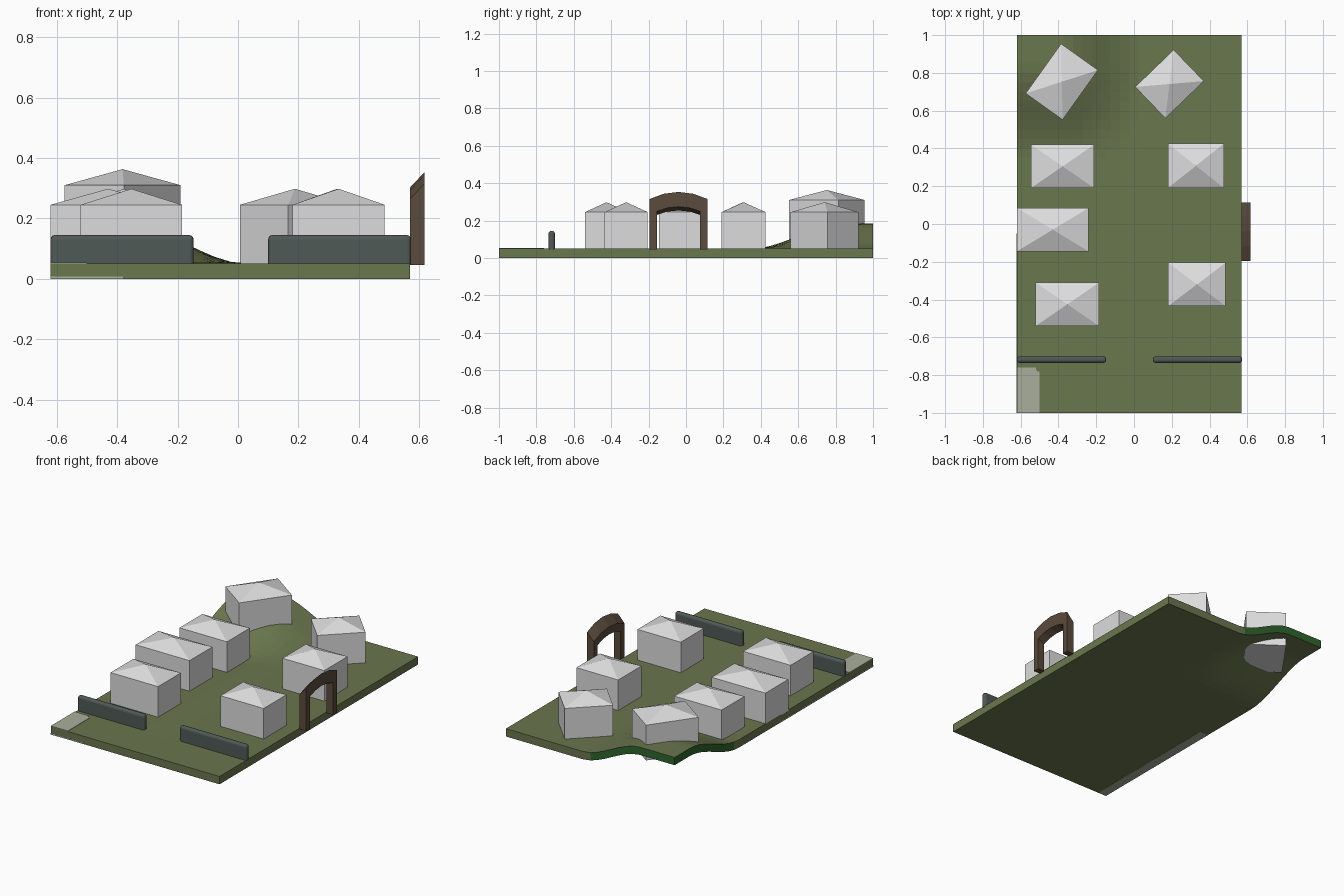
import bpy, bmesh, math
from mathutils import Vector, Matrix

if "Cube" in bpy.data.objects:
    bpy.data.objects.remove(bpy.data.objects["Cube"])


def material(name, rgb):
    m = bpy.data.materials.new(name)
    m.diffuse_color = (*rgb, 1)
    m.use_nodes = True
    m.node_tree.nodes["Principled BSDF"].inputs["Base Color"].default_value = m.diffuse_color
    return m


GRASS = material("grass green", (0.144, 0.184, 0.076))
EDGE = material("bright green", (0.03, 0.13, 0.025))
HOUSE = material("pale grey", (0.72, 0.72, 0.72))
HEDGE = material("dark slate", (0.080, 0.102, 0.093))
WOOD = material("brown", (0.105, 0.070, 0.045))
PAD = material("stone grey", (0.40, 0.43, 0.33))

X0, X1, TOP = -0.62, 0.57, 0.05
NX, NY = 24, 40


def finish(name, bm, *mats):
    bmesh.ops.recalc_face_normals(bm, faces=bm.faces[:])
    me = bpy.data.meshes.new(name)
    bm.to_mesh(me)
    bm.free()
    for m in mats:
        me.materials.append(m)
    ob = bpy.data.objects.new(name, me)
    bpy.context.collection.objects.link(ob)
    return ob


def smooth(a, b, v):
    t = min(1, max(0, (v - a) / (b - a)))
    return t * t * (3 - 2 * t)


def hill(x, y):
    # mound in the back left corner
    return 0.135 * smooth(0.35, 0.85, y) * smooth(0.03, -0.38, x)


def box(bm, x0, x1, y0, y1, z0, z1):
    m = Matrix.Translation(((x0 + x1) / 2, (y0 + y1) / 2, (z0 + z1) / 2))
    m = m @ Matrix.Diagonal((x1 - x0, y1 - y0, z1 - z0, 1))
    return bmesh.ops.create_cube(bm, size=1, matrix=m)["verts"]


# ground slab, lifted along the hill
bm = bmesh.new()
bmesh.ops.create_grid(bm, x_segments=NX, y_segments=NY, size=1)
for v in bm.verts:
    v.co.x = X0 + (v.co.x + 1) / 2 * (X1 - X0)
    v.co.z = TOP + hill(v.co.x, v.co.y)
ext = bmesh.ops.extrude_face_region(bm, geom=bm.faces[:], use_keep_orig=True)
for v in ext["geom"]:
    if isinstance(v, bmesh.types.BMVert):
        v.co.z -= TOP
bmesh.ops.recalc_face_normals(bm, faces=bm.faces[:])
for f in bm.faces:
    c = f.calc_center_median()
    f.material_index = int(abs(f.normal.z) < 0.3 and hill(c.x, c.y) > 0.004)
finish("ground", bm, GRASS, EDGE)

# road surface draped just above the ground
RX0, RX1 = -0.147, 0.095
pieces = [
    [(X0, -1), (X1, -1), (X1, -0.76), (X0, -0.76)],
    [(RX0, -0.76), (RX1, -0.76), (RX1, 0.49), (RX0, 0.49)],
    [(RX1, -0.155), (X1, -0.155), (X1, 0.085), (RX1, 0.085)],
    [(RX0, 0.49), (RX1, 0.49), (RX1, 0.53), (-0.02, 0.66), (-0.15, 0.74), (-0.26, 0.57)],
]
bm = bmesh.new()
for p in pieces:
    bm.faces.new([bm.verts.new((x, y, 0)) for x, y in p])
bmesh.ops.remove_doubles(bm, verts=bm.verts[:], dist=1e-4)
cuts = [((X0 + (X1 - X0) * i / NX, 0, 0), (1, 0, 0)) for i in range(1, NX)]
cuts += [((0, -1 + 2 * i / NY, 0), (0, 1, 0)) for i in range(28, NY)]
for co, no in cuts:
    bmesh.ops.bisect_plane(bm, geom=bm.verts[:] + bm.edges[:] + bm.faces[:],
                           plane_co=co, plane_no=no)
for v in bm.verts:
    v.co.z = TOP + hill(v.co.x, v.co.y) + 0.002
finish("road", bm, GRASS)

# pale corner patch, on top and along the lower left edge
bm = bmesh.new()
patch = box(bm, X0, -0.5, -1, -0.76, TOP, TOP + 0.004)
corner = [e for e in bm.edges if all(v.co.x > -0.51 and v.co.y > -0.77 for v in e.verts)]
bmesh.ops.bevel(bm, geom=corner, offset=0.02, segments=3, affect='EDGES')
box(bm, X0, -0.56, -1, -0.05, -0.001, 0.001)
box(bm, X0, -0.38, -1.001, -0.999, 0, 0.008)
box(bm, X0 - 0.001, X0 + 0.001, -1, -0.05, 0, 0.008)
finish("pale_patch", bm, PAD)


# houses: box walls with a pyramid roof
def house(name, cx, cy, w, d, angle=0, base=0.045, eave=0.245, peak=0.298):
    bm = bmesh.new()
    box(bm, -w / 2, w / 2, -d / 2, d / 2, base, eave)
    top = [f for f in bm.faces if f.calc_center_median().z > eave - 1e-4]
    apex = bmesh.ops.poke(bm, faces=top)["verts"][0]
    apex.co.z = peak
    ob = finish(name, bm, HOUSE)
    ob.location = (cx, cy, 0)
    ob.rotation_euler.z = math.radians(angle)


house("house_left_front", -0.353, -0.425, 0.335, 0.23)
house("house_left_middle", -0.43, -0.03, 0.38, 0.23)
house("house_left_back", -0.378, 0.305, 0.335, 0.23)
house("house_right_front", 0.333, -0.32, 0.305, 0.23)
house("house_right_back", 0.328, 0.308, 0.295, 0.235)
house("house_hill", -0.382, 0.753, 0.323, 0.24, 54.5, 0.085, 0.31, 0.363)
house("house_corner", 0.188, 0.741, 0.283, 0.23, 44)

# hedges with rounded tops and ends
for name, a, b in (("hedge_left", X0, RX0), ("hedge_right", 0.10, 0.573)):
    bm = bmesh.new()
    box(bm, a, b, -0.735, -0.701, 0.045, 0.145)
    rim = [e for e in bm.edges if max(v.co.z for v in e.verts) > 0.1]
    bmesh.ops.bevel(bm, geom=rim, offset=0.014, segments=3, profile=0.5, affect='EDGES')
    finish(name, bm, HEDGE)

# gate arch: band between two profiles, top slanting down to the inside
outer = [(-0.155, 0.045), (-0.155, 0.315), (-0.08, 0.343), (0, 0.353),
         (0.08, 0.343), (0.155, 0.315), (0.155, 0.045)]
inner = [(-0.115, 0.045), (-0.115, 0.25), (-0.06, 0.268), (0, 0.274),
         (0.06, 0.268), (0.115, 0.25), (0.115, 0.045)]
bm = bmesh.new()


def ring(x, pts, drop):
    return [bm.verts.new((x, y - 0.04, z - (drop if z > 0.1 else 0))) for y, z in pts]


rings = [ring(0.57, outer, 0.05), ring(0.617, outer, 0),
         ring(0.617, inner, 0), ring(0.57, inner, 0.02)]
for k in range(4):
    p, q = rings[k], rings[(k + 1) % 4]
    for i in range(6):
        bm.faces.new((p[i], p[i + 1], q[i + 1], q[i]))
for i in (0, 6):
    bm.faces.new([r[i] for r in rings])
finish("gate_arch", bm, WOOD)
